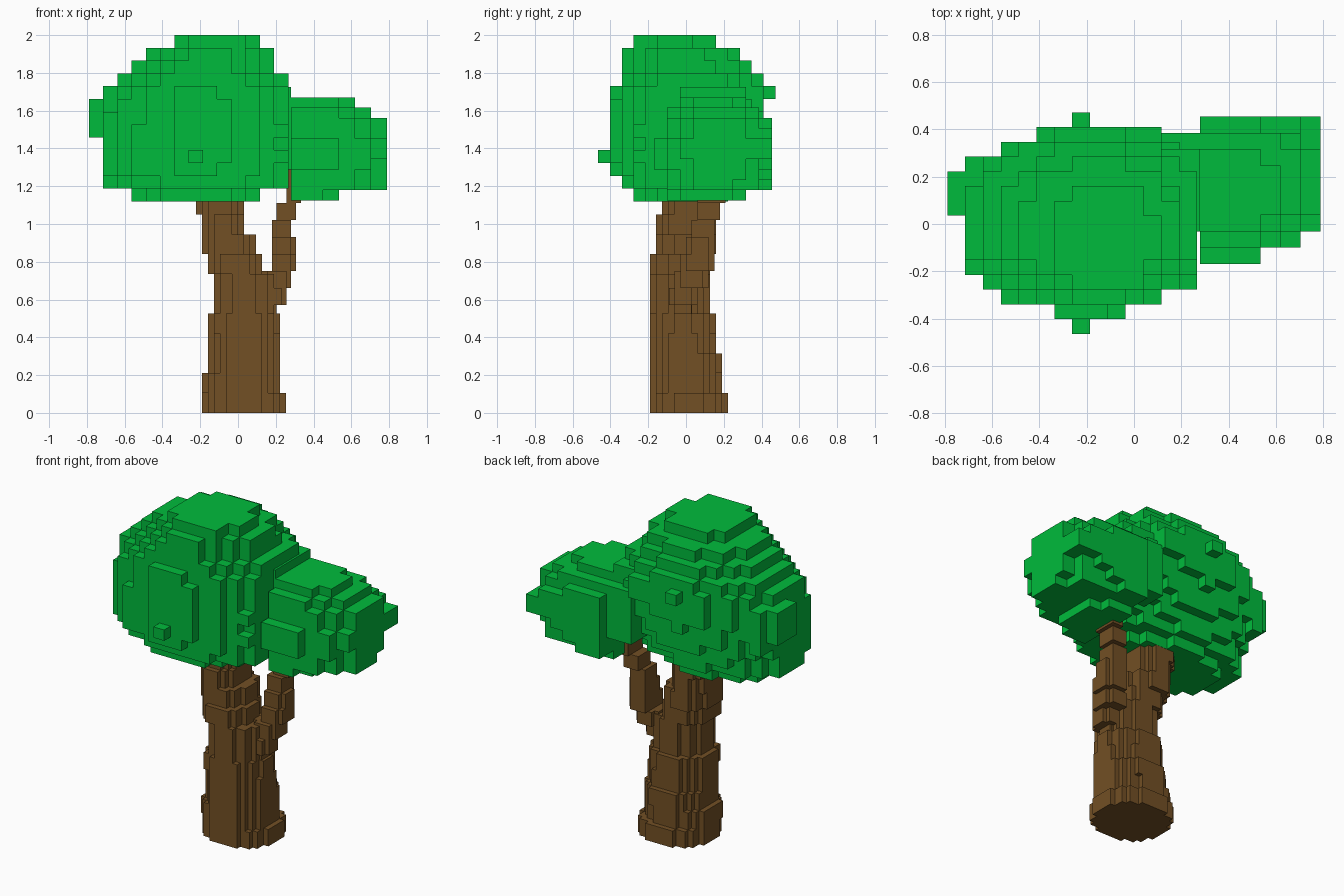
import bpy, bmesh


def material(name, color):
    m = bpy.data.materials.new(name)
    m.diffuse_color = color
    return m


def voxels(name, mat, origin, size, layers, power=2.0, clip=None, bumps=()):
    """Blocky solid: each layer is (x0, x1, y0, y1) of a rounded slice."""
    ox, oy, oz = origin
    dx, dy, dz = size
    clip = clip or (-1, 1, -1, 1)
    cells = set()
    for k, (x0, x1, y0, y1) in enumerate(layers):
        mx, my, hx, hy = (x0 + x1) / 2, (y0 + y1) / 2, (x1 - x0) / 2, (y1 - y0) / 2
        for i in range(-40, 41):
            for j in range(-40, 41):
                x, y = ox + (i + .5) * dx, oy + (j + .5) * dy
                inside = abs((x - mx) / hx) ** power + abs((y - my) / hy) ** power <= 1
                if inside and clip[0] < x < clip[1] and clip[2] < y < clip[3]:
                    cells.add((i, j, k))
    # small extra blocks standing proud of the slices
    for x0, x1, y0, y1, z0, z1 in bumps:
        for i in range(-40, 41):
            for j in range(-40, 41):
                for k in range(len(layers)):
                    x, y, z = ox + (i + .5) * dx, oy + (j + .5) * dy, oz + (k + .5) * dz
                    if x0 < x < x1 and y0 < y < y1 and z0 < z < z1:
                        cells.add((i, j, k))
    # exposed cell faces only
    bm = bmesh.new()
    verts = {}

    def vert(p):
        if p not in verts:
            verts[p] = bm.verts.new((ox + p[0] * dx, oy + p[1] * dy, oz + p[2] * dz))
        return verts[p]

    for c in sorted(cells):
        for axis in range(3):
            a, b = (axis + 1) % 3, (axis + 2) % 3
            for side in (0, 1):
                n = list(c)
                n[axis] += 2 * side - 1
                if tuple(n) in cells:
                    continue
                quad = []
                for u, v in ((0, 0), (1, 0), (1, 1), (0, 1)):
                    p = list(c)
                    p[axis] += side
                    p[a] += u
                    p[b] += v
                    quad.append(vert(tuple(p)))
                bm.faces.new(quad if side else quad[::-1])
    me = bpy.data.meshes.new(name)
    bm.to_mesh(me)
    bm.free()
    me.materials.append(mat)
    ob = bpy.data.objects.new(name, me)
    bpy.context.collection.objects.link(ob)
    return ob


bark = material("bark", (0.17, 0.08, 0.018, 1))
leaf = material("leaf", (0.0, 0.5, 0.045, 1))

# trunk, bottom to top
voxels("trunk", bark, (-0.19, -0.19, 0), (0.0317, 0.0317, 0.105), [
    (-.19, .255, -.19, .22), (-.19, .225, -.19, .19), (-.16, .225, -.19, .19),
    (-.16, .225, -.19, .155), (-.16, .21, -.19, .155), (-.125, .19, -.19, .125),
    (-.125, .19, -.19, .125), (-.16, .125, -.19, .125), (-.19, .09, -.16, .155),
    (-.19, .03, -.16, .155), (-.22, .03, -.13, .155), (-.22, .03, -.13, .155)], 2.2)

# side branch
voxels("branch", bark, (0.0, -0.09, 0.48), (0.0256, 0.03, 0.09), [
    (.04, .205, -.09, .06), (.08, .256, -.09, .06), (.128, .28, -.06, .12),
    (.17, .307, -.03, .15), (.17, .307, 0, .15), (.18, .28, .03, .15),
    (.205, .307, .06, .18), (.25, .335, .06, .21), (.25, .335, .06, .21)], 2.6)

# large crown, bottom to top; the back leans out towards the upper middle
voxels("large_crown", leaf, (-0.79, -0.465, 1.12), (0.0755, 0.0625, 0.0677), [
    (-.57, .13, -.28, .20), (-.735, .31, -.34, .26), (-.745, .34, -.38, .30),
    (-.745, .35, -.385, .33), (-.745, .35, -.385, .36), (-.75, .36, -.385, .38),
    (-.75, .36, -.385, .40), (-.745, .35, -.385, .41), (-.71, .32, -.38, .42),
    (-.65, .29, -.35, .40), (-.57, .21, -.33, .34), (-.49, .19, -.32, .28),
    (-.345, .115, -.28, .16)], 2.0, (-.8, .27, -1, 1), bumps=[
    (-.79, -.71, .03, .22, 1.46, 1.66), (-.265, -.18, -.47, -.39, 1.32, 1.39),
    (-.265, -.18, .39, .475, 1.66, 1.73), (-.72, -.64, .1, .285, 1.39, 1.66),
    (-.57, -.49, .2, .345, 1.52, 1.73), (-.05, .115, .2, .405, 1.59, 1.73)])

# small crown, bottom to top; rounded in the corners away from mid height
voxels("small_crown", leaf, (-0.06, -0.17, 1.125), (0.085, 0.0695, 0.0545), [
    (.17, .57, -.10, .32), (.0, .78, -.10, .43), (-.01, .785, -.11, .445),
    (-.04, .80, -.15, .48), (-.06, .835, -.165, .60), (-.06, .835, -.16, .60),
    (-.06, .81, -.125, .50), (-.04, .79, -.11, .44), (-.04, .74, -.09, .40),
    (0, .65, -.05, .34), (.02, .30, 0, .30)], 2.0, (.27, .80, -.18, .46),
    bumps=[(.10, .285, -.02, .385, 1.28, 1.61), (.10, .285, 0, .3, 1.6, 1.73),
           (.61, .80, .04, .24, 1.18, 1.56)])
